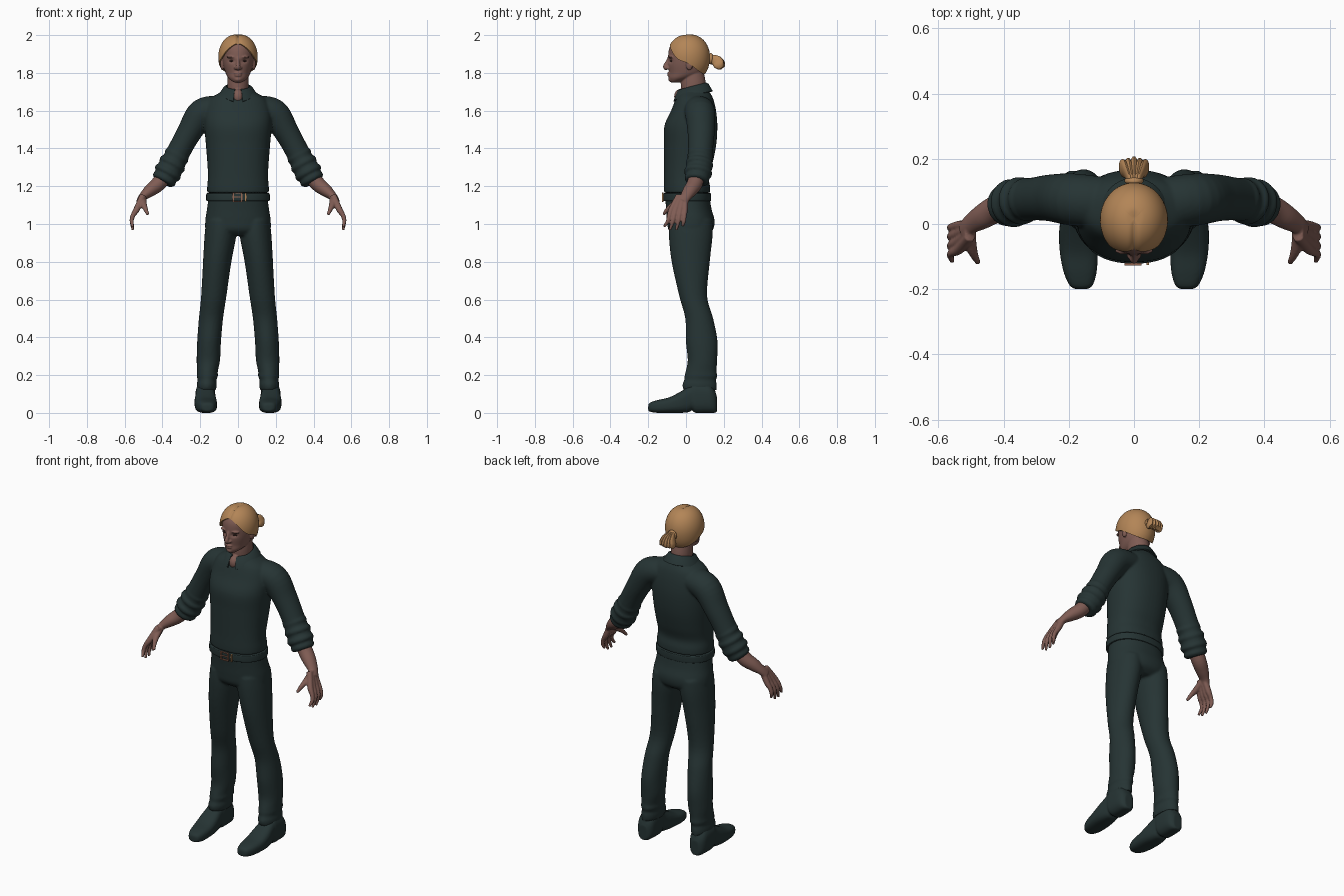
import bpy, bmesh, math
from mathutils import Vector, Matrix

if "Cube" in bpy.data.objects:
    bpy.data.objects.remove(bpy.data.objects["Cube"])

X, Y, Z = Vector((1, 0, 0)), Vector((0, 1, 0)), Vector((0, 0, 1))


def material(name, rgb):
    m = bpy.data.materials.new(name)
    m.diffuse_color = (*rgb, 1)
    m.use_nodes = True
    m.node_tree.nodes["Principled BSDF"].inputs["Base Color"].default_value = m.diffuse_color
    return m


CLOTH = material("dark green cloth", (0.019, 0.034, 0.034))
SKIN = material("skin", (0.215, 0.108, 0.089))
HAIR = material("blond hair", (0.45, 0.235, 0.095))
COPPER = material("copper buckle", (0.30, 0.14, 0.09))
DARK = material("dark brown", (0.045, 0.022, 0.018))


def spline(pts, steps=5):
    """Catmull-Rom through tuples of any length."""
    out = []
    for i in range(len(pts) - 1):
        p = [pts[max(i - 1, 0)], pts[i], pts[i + 1], pts[min(i + 2, len(pts) - 1)]]
        for s in range(steps):
            t = s / steps
            out.append([0.5 * (2 * b + (c - a) * t + (2 * a - 5 * b + 4 * c - d) * t * t
                               + (3 * b - a - 3 * c + d) * t ** 3) for a, b, c, d in zip(*p)])
    return out + [list(pts[-1])]


def tube(bm, pts, ref=Y, axis=None, power=2.0, n=32, mirror=False, floor=None):
    """Loft ellipses (x, y, z, radius across, radius along ref) along a path."""
    pts = spline(pts)
    for sx in ((1, -1) if mirror else (1,)):
        rings = []
        for i, p in enumerate(pts):
            a, b = pts[max(i - 1, 0)], pts[min(i + 1, len(pts) - 1)]
            t = axis or (Vector(b[:3]) - Vector(a[:3])).normalized()
            side = (ref - t * ref.dot(t)).normalized()
            across = t.cross(side)
            ring = []
            for k in range(n):
                ang = 2 * math.pi * k / n
                c, s = math.cos(ang), math.sin(ang)
                c = math.copysign(abs(c) ** (2 / power), c)
                s = math.copysign(abs(s) ** (2 / power), s)
                v = Vector(p[:3]) + across * c * p[3] + side * s * p[4]
                if floor is not None:
                    v.z = max(v.z, floor)
                ring.append(bm.verts.new((v.x * sx, v.y, v.z)))
            rings.append(ring)
        for r, q in zip(rings, rings[1:]):
            for k in range(n):
                bm.faces.new((r[k], r[(k + 1) % n], q[(k + 1) % n], q[k]))
        bm.faces.new(rings[0])
        bm.faces.new(rings[-1])


def ball(bm, loc, radii, mirror=False):
    for sx in ((1, -1) if mirror else (1,)):
        m = Matrix.Translation((loc[0] * sx, loc[1], loc[2])) @ Matrix.Diagonal((*radii, 1))
        bmesh.ops.create_uvsphere(bm, u_segments=20, v_segments=12, radius=1, matrix=m)


def box(bm, loc, size):
    bmesh.ops.create_cube(bm, size=1, matrix=Matrix.Translation(loc) @ Matrix.Diagonal((*size, 1)))


def finish(name, bm, mat, voxel=None, smooth=2, thick=None):
    """Make the object; fuse overlapping shapes by voxel remesh, or thicken a sheet."""
    bmesh.ops.recalc_face_normals(bm, faces=bm.faces)
    me = bpy.data.meshes.new(name)
    bm.to_mesh(me)
    bm.free()
    ob = bpy.data.objects.new(name, me)
    bpy.context.collection.objects.link(ob)
    if voxel:
        r = ob.modifiers.new("fuse", 'REMESH')
        r.mode, r.voxel_size = 'VOXEL', voxel
        s = ob.modifiers.new("soften", 'SMOOTH')
        s.iterations, s.factor = smooth, 0.5
    if thick:
        s = ob.modifiers.new("thickness", 'SOLIDIFY')
        s.thickness, s.offset = thick, 0
    if ob.modifiers:
        bpy.context.view_layer.update()
        me = bpy.data.meshes.new_from_object(ob.evaluated_get(bpy.context.evaluated_depsgraph_get()))
        ob.modifiers.clear()
        ob.data = me
    me.materials.clear()
    me.materials.append(mat)
    bpy.context.view_layer.objects.active = ob
    ob.select_set(True)
    bpy.ops.object.shade_smooth_by_angle(angle=math.radians(50))
    ob.select_set(False)
    return ob


def level(rows, x=0):
    """Rows of (z, centre y, half width, half depth) to loft points."""
    return [(x, cy, z, rx, ry) for z, cy, rx, ry in rows]


# shirt: body, sleeves and rolled cuffs fused
bm = bmesh.new()
tube(bm, level([(1.165, .006, .163, .122), (1.2, .005, .163, .122), (1.25, .002, .159, .118),
                (1.32, .012, .162, .128), (1.42, .022, .17, .138), (1.52, .026, .178, .14),
                (1.6, .04, .175, .119), (1.66, .045, .15, .1), (1.695, .045, .098, .082),
                (1.715, .045, .07, .066)]), axis=Z, power=2.25, n=48)
tube(bm, [(.1, .065, 1.61, .07, .08), (.19, .075, 1.585, .078, .08), (.255, .08, 1.49, .066, .072),
          (.305, .077, 1.4, .062, .066), (.345, .072, 1.32, .064, .066), (.37, .066, 1.275, .068, .068),
          (.4, .056, 1.222, .052, .056)], mirror=True)
for a, r in (((.325, .075, 1.36), .066), ((.348, .071, 1.317), .072), ((.372, .064, 1.272), .073),
             ((.39, .058, 1.238), .064)):
    d = Vector((.011, -.003, -.02))
    tube(bm, [(*(Vector(a) + d * k), q, q) for k, q in ((-.8, r - .014), (-.4, r), (.4, r), (.8, r - .014))],
         mirror=True)
finish("shirt", bm, CLOTH, .007)

# collar: folded sheet around the neck, open at the front
bm = bmesh.new()
rows, n = [], 40
for rx, ry, z0, dz in ((.06, .068, 1.70, .012), (.064, .072, 1.727, .018), (.072, .08, 1.722, .018),
                       (.1, .102, 1.682, .02)):
    row = []
    for k in range(n + 1):
        a = math.radians(14 + 332 * k / n)
        tip = max(0, math.cos(a)) ** 6 * (.018 if rx == .1 else 0)
        row.append(bm.verts.new((rx * math.sin(a), .036 - ry * math.cos(a), z0 - dz * math.cos(a) - tip)))
    rows.append(row)
for r, q in zip(rows, rows[1:]):
    for k in range(n):
        bm.faces.new((r[k], r[k + 1], q[k + 1], q[k]))
finish("collar", bm, CLOTH, thick=.008)

# trousers: hips, legs and ankle folds fused
bm = bmesh.new()
tube(bm, level([(1.15, .006, .155, .118), (1.08, .015, .164, .12), (1.02, .025, .173, .126),
                (.97, .025, .17, .118), (.94, .022, .13, .085)]), axis=Z, power=2.2, n=48)
tube(bm, [(.088, .025, 1.02, .08, .115), (.093, .025, .94, .084, .116), (.11, .025, .8, .075, .101),
          (.128, .038, .62, .067, .074), (.143, .07, .5, .064, .074), (.153, .083, .38, .063, .084),
          (.157, .087, .28, .062, .078), (.162, .08, .22, .055, .082), (.162, .079, .195, .056, .087),
          (.164, .075, .175, .05, .084), (.165, .072, .15, .053, .091), (.166, .074, .12, .05, .088)],
     axis=-Z, mirror=True)
finish("trousers", bm, CLOTH, .008)

# boots: foot lofted heel to toe, plus ankle shaft
bm = bmesh.new()
foot = [(-.2, .162, .014, .012, .04), (-.19, .162, .034, .006, .055), (-.15, .165, .05, 0, .068),
        (-.09, .169, .058, 0, .082), (-.03, .172, .058, 0, .112), (.015, .173, .052, .004, .14),
        (.035, .173, .05, .016, .155), (.05, .173, .053, 0, .16), (.12, .173, .052, 0, .15),
        (.15, .173, .042, 0, .12), (.163, .173, .025, .005, .09)]
tube(bm, [(x, y, (b + t) / 2, (t - b) / 2, w) for y, x, w, b, t in foot], ref=X, axis=Y, power=2.8,
     mirror=True, floor=0)
tube(bm, level([(.2, .08, .044, .07), (.13, .075, .046, .08), (.06, .08, .05, .075)], .169),
     axis=-Z, mirror=True)
finish("boots", bm, CLOTH, .006, 1)

# belt, loops and buckle
bm = bmesh.new()
tube(bm, level([(1.122, .006, .164, .123), (1.127, .006, .168, .127), (1.158, .006, .168, .127),
                (1.163, .006, .164, .123)]), axis=Z, power=2.25, n=48)
finish("belt", bm, CLOTH)
bm = bmesh.new()
for x in (-.026, .02):
    box(bm, (x, -.124, 1.142), (.007, .008, .05))
for z in (1.12, 1.164):
    box(bm, (-.003, -.124, z), (.05, .008, .006))
box(bm, (-.006, -.125, 1.142), (.036, .006, .005))
finish("buckle", bm, COPPER)
bm = bmesh.new()
box(bm, (.042, -.122, 1.142), (.008, .008, .044))
finish("belt_keeper", bm, HAIR)

# forearms and hands: each finger runs from the wrist so the palm fills in
bm = bmesh.new()
tube(bm, [(.36, .066, 1.29, .04, .042), (.42, .047, 1.215, .04, .042), (.465, .022, 1.178, .034, .038),
          (.503, -.002, 1.145, .022, .03), (.52, -.02, 1.12, .019, .03)], mirror=True)
for yk, yt, zt in ((-.076, -.116, .985), (-.052, -.086, .968), (-.028, -.052, .968), (-.005, -.018, .988)):
    tube(bm, [(.503, yk * .5, 1.15, .018, .016), (.535, yk, 1.08, .017, .0155), (.556, yk * .7 + yt * .3, 1.045, .0125, .0125),
              (.563, (yk + yt) / 2, 1.015, .011, .011), (.556, yt, zt, .007, .007)], n=14, mirror=True)
tube(bm, [(.502, -.01, 1.145, .016, .018), (.503, -.055, 1.112, .017, .02), (.49, -.095, 1.08, .012, .013),
          (.477, -.12, 1.05, .007, .008)], ref=X, n=14, mirror=True)
finish("forearms_and_hands", bm, SKIN, .0045, 2)

# head: skull, neck, ears and face features fused
bm = bmesh.new()
tube(bm, level([(1.75, -.058, .02, .024), (1.758, -.05, .034, .036), (1.775, -.025, .053, .066),
                (1.8, 0, .066, .09), (1.84, .005, .077, .1), (1.88, .01, .083, .105),
                (1.93, .01, .084, .099), (1.965, .01, .065, .076), (1.984, .01, .03, .035)]), axis=Z, n=40)
tube(bm, level([(1.64, .045, .058, .058), (1.7, .04, .056, .064), (1.75, .038, .057, .066),
                (1.8, .035, .055, .06)]), axis=Z)
ball(bm, (0, -.03, 1.675), (.03, .033, .04))
tube(bm, [(0, -.085, 1.885, .009, .01), (0, -.098, 1.855, .009, .012), (0, -.109, 1.832, .013, .013),
          (0, -.098, 1.82, .014, .01)], n=16)
ball(bm, (.013, -.096, 1.826), (.009, .012, .008), True)
ball(bm, (.032, -.077, 1.884), (.028, .017, .007), True)
ball(bm, (0, -.089, 1.798), (.022, .012, .005))
ball(bm, (0, -.088, 1.787), (.02, .011, .006))
ball(bm, (0, -.075, 1.766), (.022, .019, .014))
ball(bm, (.083, .018, 1.845), (.011, .019, .031), True)
head = finish("head_and_neck", bm, SKIN, .004, 2)
for v in head.data.vertices:  # eye sockets
    if v.co.y < -.04:
        d = ((abs(v.co.x) - .032) / .016) ** 2 + ((v.co.z - 1.864) / .011) ** 2
        v.co.y += .009 * math.exp(-d)

# eyes and brows
bm = bmesh.new()
ball(bm, (.032, -.074, 1.863), (.013, .01, .005), True)
finish("eyes", bm, DARK)

# hair cap: a grid from the crown down to a hairline that varies round the head
bm = bmesh.new()
line = spline([(1.958,), (1.928,), (1.875,), (1.85,), (1.815,), (1.798,), (1.795,)], 8)
rows, m = [], 18
nl = len(line) - 1
for k in range(2 * nl):
    z = line[min(k, 2 * nl - k)][0]
    a = math.pi * k / nl
    pmax = math.acos(max(-.95, (z - 1.885) / .115))
    row = []
    for j in range(m + 1):
        p = pmax * (.02 + .98 * j / m)
        r = math.sin(p) ** (.85 if p < math.pi / 2 else .6)
        x, y = .1 * r * math.sin(a), .012 - .111 * r * math.cos(a)
        part = .007 * math.exp(-(x / .01) ** 2) * (1 if y < .03 else 0)
        row.append(bm.verts.new((x, y + part * .6, 1.885 + .115 * math.cos(p) - part)))
    rows.append(row)
for i, r in enumerate(rows):
    q = rows[(i + 1) % len(rows)]
    for j in range(m):
        bm.faces.new((r[j], r[j + 1], q[j + 1], q[j]))
bm.faces.new([r[0] for r in rows])
finish("hair_cap", bm, HAIR, thick=.008)

# ponytail: fan of strands plus a tie
bm = bmesh.new()
for i in (-2, -1, 0, 1, 2):
    tube(bm, [(.003 * i, .1, 1.875, .022, .012), (.006 * i, .135, 1.875, .022, .011),
              (.013 * i, .163, 1.862, .03, .012), (.0175 * i, .183 - .004 * abs(i), 1.842, .028, .012),
              (.017 * i, .196 - .005 * abs(i), 1.826, .015, .008)], ref=X, n=14)
finish("ponytail", bm, HAIR)
bm = bmesh.new()
tube(bm, [(0, .122, 1.875, .022, .02), (0, .128, 1.875, .029, .028), (0, .137, 1.874, .029, .028),
          (0, .143, 1.873, .022, .02)], ref=X, axis=Y)
finish("hair_tie", bm, HAIR)
